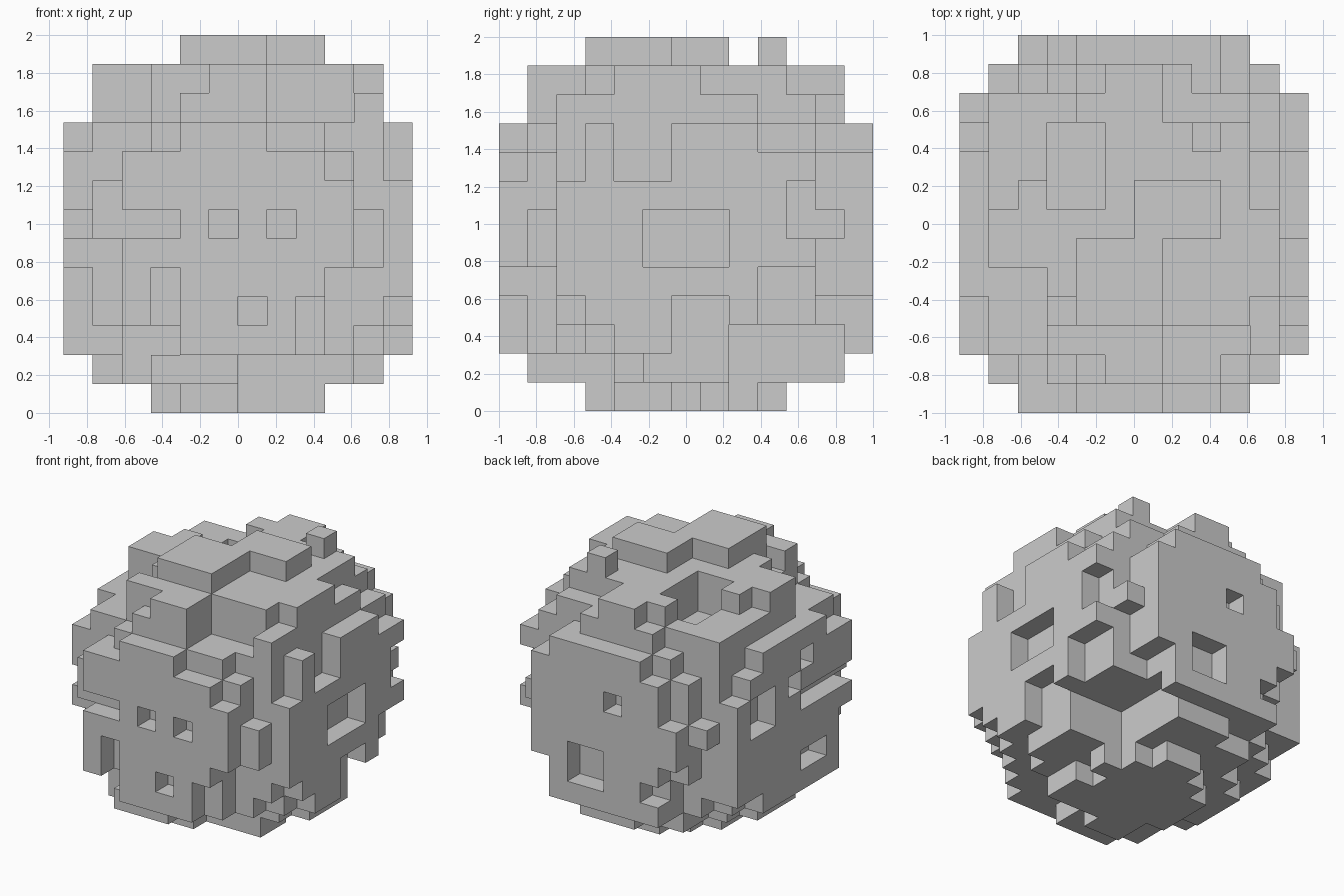
import bpy, bmesh

if "Cube" in bpy.data.objects:
    bpy.data.objects.remove(bpy.data.objects["Cube"])

NX, NY, NZ = 12, 13, 13          # block grid
S = 2.0 / 13                     # block size
solid = set()


def boxed(x0, x1, y0, y1, z0, z1):
    return {(x, y, z) for x in range(x0, x1 + 1)
            for y in range(y0, y1 + 1) for z in range(z0, z1 + 1)}


def plate(axis, layer, inward, adds, cuts=(), backing=1):
    """Raised plate on one side: rectangles (u0, u1, v0, v1), with holes cut out."""
    cells = set()
    for u0, u1, v0, v1 in adds:
        cells |= {(u, v) for u in range(u0, u1 + 1) for v in range(v0, v1 + 1)}
    for u0, u1, v0, v1 in cuts:
        cells -= {(u, v) for u in range(u0, u1 + 1) for v in range(v0, v1 + 1)}
    for u, v in cells:
        for d in range(backing + 1):
            c = [u, v]
            c.insert(axis, layer + inward * d)
            solid.add(tuple(c))


# Round core, with its upper shoulders stepped back
for x, y, z in boxed(1, 10, 1, 11, 1, 10):
    if (x - 5.5) ** 2 + (y - 6) ** 2 + (z - 6) ** 2 <= 46:
        solid.add((x, y, z))
solid -= boxed(1, 2, 1, 4, 10, 10) | boxed(7, 10, 1, 2, 10, 10) | boxed(10, 10, 9, 9, 10, 10)

# Front plate
plate(1, 0, 1,
      [(4, 6, 2, 9), (2, 8, 7, 8), (2, 9, 5, 7), (2, 2, 3, 5), (7, 7, 2, 5), (8, 8, 4, 4)],
      [(2, 3, 6, 6), (5, 5, 6, 6), (7, 7, 6, 6), (6, 6, 3, 3)])
# Back plate
plate(1, 12, -1,
      [(4, 8, 2, 9), (3, 9, 4, 8), (3, 3, 2, 2), (2, 2, 5, 6)],
      [(5, 5, 7, 7), (6, 7, 3, 4)])
# Right plate
plate(0, 11, -1,
      [(2, 9, 4, 7), (6, 8, 8, 9), (9, 10, 8, 8), (3, 3, 8, 9), (3, 5, 3, 3),
       (8, 8, 3, 3), (4, 5, 2, 2), (10, 10, 5, 5)],
      [(5, 7, 5, 6), (9, 9, 4, 4)])
# Left plate
plate(0, 0, 1,
      [(4, 8, 9, 9), (2, 9, 8, 8), (2, 10, 5, 7), (3, 10, 3, 4), (3, 8, 2, 2)],
      [(5, 5, 8, 8), (8, 9, 6, 7), (6, 6, 7, 7), (2, 5, 6, 6), (4, 5, 3, 3)])
# Upper terrace and the top caps
plate(2, 11, -1,
      [(4, 10, 4, 6), (4, 9, 3, 3), (3, 3, 4, 4), (1, 3, 5, 6), (2, 2, 7, 7),
       (5, 9, 7, 9), (4, 6, 10, 10), (5, 6, 11, 11), (3, 6, 2, 2), (5, 6, 1, 1)])
plate(2, 12, -1, [(4, 6, 3, 5), (6, 8, 6, 7), (8, 8, 9, 9)])
# Underside
plate(2, 1, 1, [(1, 10, 5, 7), (5, 7, 1, 11), (3, 5, 1, 4), (2, 2, 2, 4)], backing=0)
solid -= boxed(6, 10, 1, 3, 1, 1)
plate(2, 0, 1, [(6, 8, 4, 5), (4, 7, 4, 8), (4, 5, 3, 3), (3, 3, 5, 7),
                (8, 8, 7, 7), (5, 6, 9, 9)])

# Loose blocks on the shoulders
solid -= boxed(9, 9, 1, 1, 2, 4)
solid |= {(9, 1, 8), (7, 1, 9), (4, 1, 10), (1, 1, 6), (1, 1, 7), (8, 1, 2), (8, 1, 3),
          (10, 1, 5), (10, 1, 6), (10, 2, 10), (10, 3, 10), (1, 10, 10), (3, 10, 1)}
# Pit in the top, and the large recess low at the back right
solid -= boxed(3, 4, 7, 9, 10, 11)
solid -= boxed(8, 11, 8, 11, 0, 2)

# Skin the blocks: only faces that touch air
bm = bmesh.new()
verts = {}


def vert(p):
    if p not in verts:
        verts[p] = bm.verts.new(((p[0] - NX / 2) * S, (p[1] - NY / 2) * S, p[2] * S))
    return verts[p]


for cell in sorted(solid):
    for a in range(3):
        b, c = (a + 1) % 3, (a + 2) % 3
        for side in (0, 1):
            n = list(cell)
            n[a] += 2 * side - 1
            if tuple(n) in solid:
                continue
            ring = []
            for db, dc in ((0, 0), (1, 0), (1, 1), (0, 1)):
                p = list(cell)
                p[a] += side
                p[b] += db
                p[c] += dc
                ring.append(vert(tuple(p)))
            bm.faces.new(ring if side else ring[::-1])

mesh = bpy.data.meshes.new("blocky_boulder")
bm.to_mesh(mesh)
bm.free()
boulder = bpy.data.objects.new("blocky_boulder", mesh)
bpy.context.collection.objects.link(boulder)

stone = bpy.data.materials.new("stone_grey")
stone.diffuse_color = (0.6, 0.6, 0.6, 1)
stone.use_nodes = True
stone.node_tree.nodes["Principled BSDF"].inputs["Base Color"].default_value = stone.diffuse_color
mesh.materials.append(stone)
